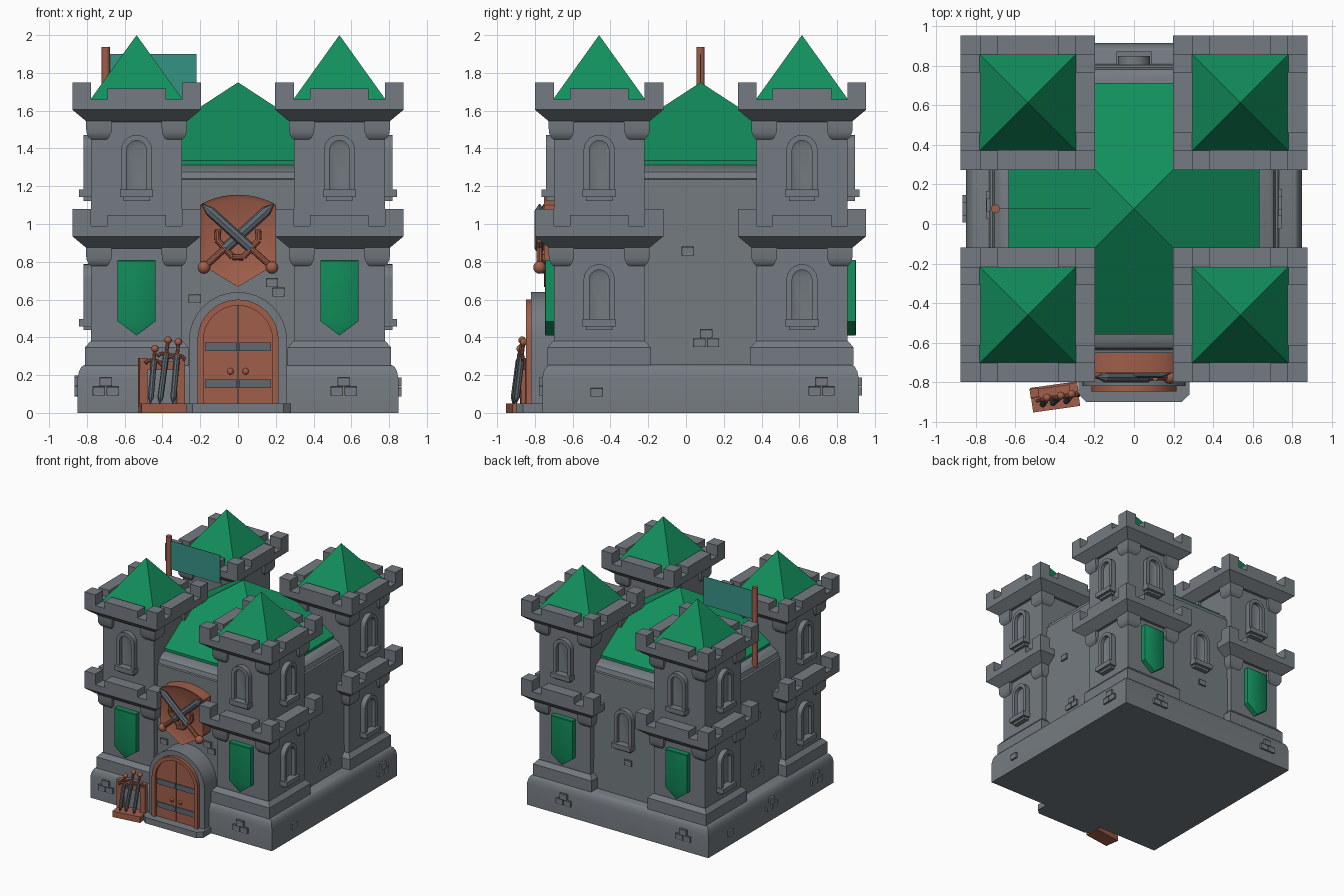
import bpy, bmesh, math
from mathutils import Matrix, Vector

if "Cube" in bpy.data.objects:
    bpy.data.objects.remove(bpy.data.objects["Cube"])

CY = 0.077  # castle centre in y


def material(name, rgb):
    m = bpy.data.materials.new(name)
    m.diffuse_color = (*rgb, 1)
    m.use_nodes = True
    m.node_tree.nodes["Principled BSDF"].inputs["Base Color"].default_value = m.diffuse_color
    return m


STONE = material("grey stone", (0.175, 0.198, 0.218))
METAL = material("dark metal", (0.118, 0.142, 0.165))
GREEN = material("green", (0.006, 0.28, 0.11))
TEAL = material("teal cloth", (0.037, 0.29, 0.235))
WOOD = material("brown wood", (0.35, 0.112, 0.068))


def finish(name, bm, mat, M=None):
    bmesh.ops.recalc_face_normals(bm, faces=bm.faces[:])
    if M is not None:
        bm.transform(M)
    me = bpy.data.meshes.new(name)
    bm.to_mesh(me)
    bm.free()
    me.materials.append(mat)
    ob = bpy.data.objects.new(name, me)
    bpy.context.collection.objects.link(ob)
    return ob


def side(k):
    """Frame of a castle side: 0 front, 1 right, 2 back, 3 left."""
    return Matrix.Translation((0, CY, 0)) @ Matrix.Rotation(k * math.pi / 2, 4, 'Z')


def loft(name, rings, mat, c=(0, CY)):
    """Stack of rectangles (z, half x, half y)."""
    bm = bmesh.new()
    loops = [[bm.verts.new((c[0] + sx * hx, c[1] + sy * hy, z))
              for sx, sy in ((-1, -1), (1, -1), (1, 1), (-1, 1))] for z, hx, hy in rings]
    for a, b in zip(loops, loops[1:]):
        for i in range(4):
            bm.faces.new((a[i], a[(i + 1) % 4], b[(i + 1) % 4], b[i]))
    bm.faces.new(loops[0])
    bm.faces.new(loops[-1])
    bmesh.ops.remove_doubles(bm, verts=bm.verts[:], dist=1e-5)
    return finish(name, bm, mat)


def square(name, rings, mat, c=(0, CY)):
    return loft(name, [(z, h, h) for z, h in rings], mat, c)


def plate(name, pts, d0, d1, mat, M, inset=0, sink=0):
    """Outline (u, z) extruded outwards from depth d0 to d1 on a side."""
    bm = bmesh.new()
    a = [bm.verts.new((u, -d0, z)) for u, z in pts]
    b = [bm.verts.new((u, -d1, z)) for u, z in pts]
    n = len(pts)
    for i in range(n):
        bm.faces.new((a[i], a[(i + 1) % n], b[(i + 1) % n], b[i]))
    bm.faces.new(a)
    front = bm.faces.new(b)
    bmesh.ops.recalc_face_normals(bm, faces=bm.faces[:])
    if inset:
        bmesh.ops.inset_region(bm, faces=[front], thickness=inset, depth=sink)
    return finish(name, bm, mat, M)


def rect(u, z, w, h):
    return [(u - w, z - h), (u + w, z - h), (u + w, z + h), (u - w, z + h)]


def arc(u, z, r, a0=0, a1=math.pi, n=16):
    return [(u + r * math.cos(a0 + (a1 - a0) * i / n), z + r * math.sin(a0 + (a1 - a0) * i / n)) for i in range(n + 1)]


def arch(u, z0, spring, r):
    return [(u - r, z0), (u + r, z0)] + arc(u, spring, r)


def arch_ring(u, z0, spring, r, ri):
    return [(u + r, z0)] + arc(u, spring, r) + [(u - r, z0), (u - ri, z0)] + arc(u, spring, ri)[::-1] + [(u + ri, z0)]


def rods(name, path, r, mat, M, r2=None, sides=10, ball=0):
    """Straight rods along a path, with an optional ball at the start."""
    bm = bmesh.new()
    path = [Vector(p) for p in path]
    for p, q in zip(path, path[1:]):
        d = q - p
        bmesh.ops.create_cone(bm, cap_ends=True, segments=sides, radius1=r, radius2=r if r2 is None else r2,
                              depth=d.length, matrix=Matrix.Translation((p + q) / 2) @ d.to_track_quat('Z', 'Y').to_matrix().to_4x4())
    if ball:
        bmesh.ops.create_uvsphere(bm, u_segments=12, v_segments=8, radius=ball, matrix=Matrix.Translation(path[0]))
    return finish(name, bm, mat, M)


def sword(name, pommel, tip, M, r, guard, at):
    p, t = Vector(pommel), Vector(tip)
    d = (t - p).normalized()
    g = p.lerp(t, at)
    s = d.cross(Vector((0, 1, 0))).normalized() * guard
    neck = t - d * r * 2
    rods(name + "_blade", [g, neck], r, METAL, M, sides=8)
    rods(name + "_tip", [neck, t], r, METAL, M, r2=0.003, sides=8)
    rods(name + "_handle", [p, g], r * 0.62, WOOD, M, ball=r * 1.25)
    rods(name + "_guard", [g + s + d * guard * .4, g + s * .6, g - s * .6, g - s + d * guard * .4], r * 0.6, WOOD, M)


def window(k, u, z, d):
    M = side(k)
    plate("window_frame", arch_ring(u, z + .03, z + .25, .082, .052), d - .03, d + .042, STONE, M)
    plate("window_pane", arch(u, z + .03, z + .25, .052), d - .03, d + .012, STONE, M, .012, -.006)
    for w, h, o, dz in ((.088, .02, .065, .022), (.07, .012, .04, -.005)):
        plate("window_sill", rect(u, z + dz, w, h), d - .03, d + o, STONE, M)


def brick(k, u, z, d):
    plate("brick", rect(u, z, .033, .023), d - .03, d + .016, STONE, side(k), .009, -.004)


def bricks(k, u, z, d):
    for du, dz in ((0, .025), (-.036, -.024), (.036, -.024)):
        brick(k, u + du, z + dz, d)


# base, main walls and main roof
loft("base", [(0, .85, .838), (.18, .85, .838), (.22, .842, .83), (.245, .828, .816), (.255, .81, .798)], STONE)
square("main_walls", [(.25, .735), (1.235, .728), (1.24, .715), (1.275, .705), (1.30, .67), (1.315, .63)], STONE)
square("main_roof", [(1.31, .635), (1.335, .635), (1.75, 0)], GREEN)

# four corner towers
for sx in (-1, 1):
    for sy in (-1, 1):
        c = (sx * .537, CY + sy * .537)
        square("tower_plinth", [(.25, .274), (.345, .274), (.38, .244)], STONE, c)
        square("tower_body", [(.3, .24), (1.62, .24)], STONE, c)
        square("tower_roof", [(1.655, .247), (2.0, 0)], GREEN, c)
        for dz in (0, .67):
            square("battlement_ledge", [(.87 + dz, .262), (.935 + dz, .34), (.99 + dz, .34)], STONE, c)
            for i in range(4):
                ca, sa = round(math.cos(i * math.pi / 2)), round(math.sin(i * math.pi / 2))
                loft("middle_merlon", [(z + dz, .155 if sa else .05, .155 if ca else .05) for z in (.98, 1.047)],
                     STONE, (c[0] + .29 * ca, c[1] + .29 * sa))
                ex, ey = (ca - sa), (ca + sa)
                square("corner_merlon", [(.98 + dz, .05), (1.08 + dz, .05)], STONE, (c[0] + .29 * ex, c[1] + .29 * ey))
                square("corner_corbel", [(.775 + dz, .038), (.79 + dz, .055), (.815 + dz, .066), (.875 + dz, .068)],
                       STONE, (c[0] + .2 * ex, c[1] + .2 * ey))

# tower windows and banners
for k in range(4):
    for u in (-.537, .537):
        window(k, u, 1.14, .777)
        if k % 2:
            window(k, u, .455, .777)
        else:
            plate("banner", [(u - .1, .81), (u - .1, .485), (u, .41), (u + .1, .485), (u + .1, .81)],
                  .76, .82, GREEN, side(k), .008, .004)
window(2, 0, .67, .73)

# loose bricks on walls and base
for k, u, z, d in ((0, -.23, .605, .73), (0, .18, .69, .73), (0, .215, .64, .73), (1, -.067, .857, .73),
                   (1, -.55, .11, .85), (2, .03, .55, .73), (3, -.02, .86, .73), (3, .25, .6, .73), (3, -.55, .11, .85)):
    brick(k, u, z, d)
for k, u, z, d in ((0, -.7, .14, .838), (0, .56, .14, .838), (1, .03, .395, .732), (1, .64, .14, .85), (2, -.5, .14, .838),
                   (2, .62, .14, .838), (3, -.02, .42, .732), (3, .6, .14, .85), (3, 0, .15, .85)):
    bricks(k, u, z, d)

# doorway
F = side(0)
plate("doorway_stone", arch(0, 0, .38, .26), .6, .897, STONE, F)
step = bmesh.new()
for u, d in ((-.28, .8), (-.28, .94), (-.24, .977), (.24, .977), (.28, .94), (.28, .8)):
    step.verts.new((u, -d, 0))
top = bmesh.ops.extrude_face_region(step, geom=[step.faces.new(step.verts[:])])
bmesh.ops.translate(step, vec=(0, 0, .05), verts=[v for v in top['geom'] if isinstance(v, bmesh.types.BMVert)])
finish("door_step", step, STONE, F)
plate("door_frame", arch_ring(0, .05, .385, .215, .183), .85, .925, WOOD, F)
for s in (-1, 1):
    leaf = [(.003, .05), (.184, .05)] + arc(0, .385, .184, 0, math.pi / 2 - .016, 10)
    plate("door_leaf", [(s * u, z) for u, z in leaf], .85, .905, WOOD, F)
    rods("door_knob", [(s * .04, -.9, .22), (s * .04, -.92, .22)], .008, WOOD, F, ball=.018)
    for z in (.155, .35):
        plate("door_band", rect(s * .09, z, .085, .022), .89, .914, METAL, F)

# shield with crossed swords
crest = [(-.2, 1.1)] + arc(0, .74, .415, math.radians(117), math.radians(63), 10) + [(.2, 1.1), (.2, .8), (.17, .77), (0, .667), (-.17, .77), (-.2, .8)]
plate("shield", crest, .7, .83, WOOD, F, .022, -.012)
for s in (-1, 1):
    y = -.84 - .012 * s
    sword("crossed_sword", (s * .18, y, .77), (-s * .19, y, 1.105), F, .027, .1, .3)

# flag on its pole
rods("flag_pole", [(-.7, CY, 1.26), (-.7, CY, 1.937)], .022, WOOD, None, sides=12)
plate("flag", rect(-.46, 1.78, .24, .12), -.002, .002, TEAL, F)

# sword rack beside the door
R = Matrix.Translation((-.4, -.872, 0)) @ Matrix.Rotation(math.radians(8), 4, 'Z')
plate("rack_base", rect(0, .025, .12, .025), -.06, .065, WOOD, R)
for s in (-1, 1):
    plate("rack_post", rect(s * .1, .16, .022, .13), -.055, -.01, WOOD, R)
plate("rack_bar", rect(0, .25, .12, .022), -.05, -.005, WOOD, R)
for x0, x1, z in ((-.04, -.07, .34), (.03, -.02, .385), (.085, .05, .375)):
    sword("rack_sword", (x0, .0, z), (x1, -.035, .05), R, .016, .045, .22)

# smooth the rounded parts, keep hard edges
bpy.ops.object.select_all(action='SELECT')
bpy.context.view_layer.objects.active = bpy.context.scene.objects[0]
bpy.ops.object.shade_smooth_by_angle(angle=math.radians(32))
